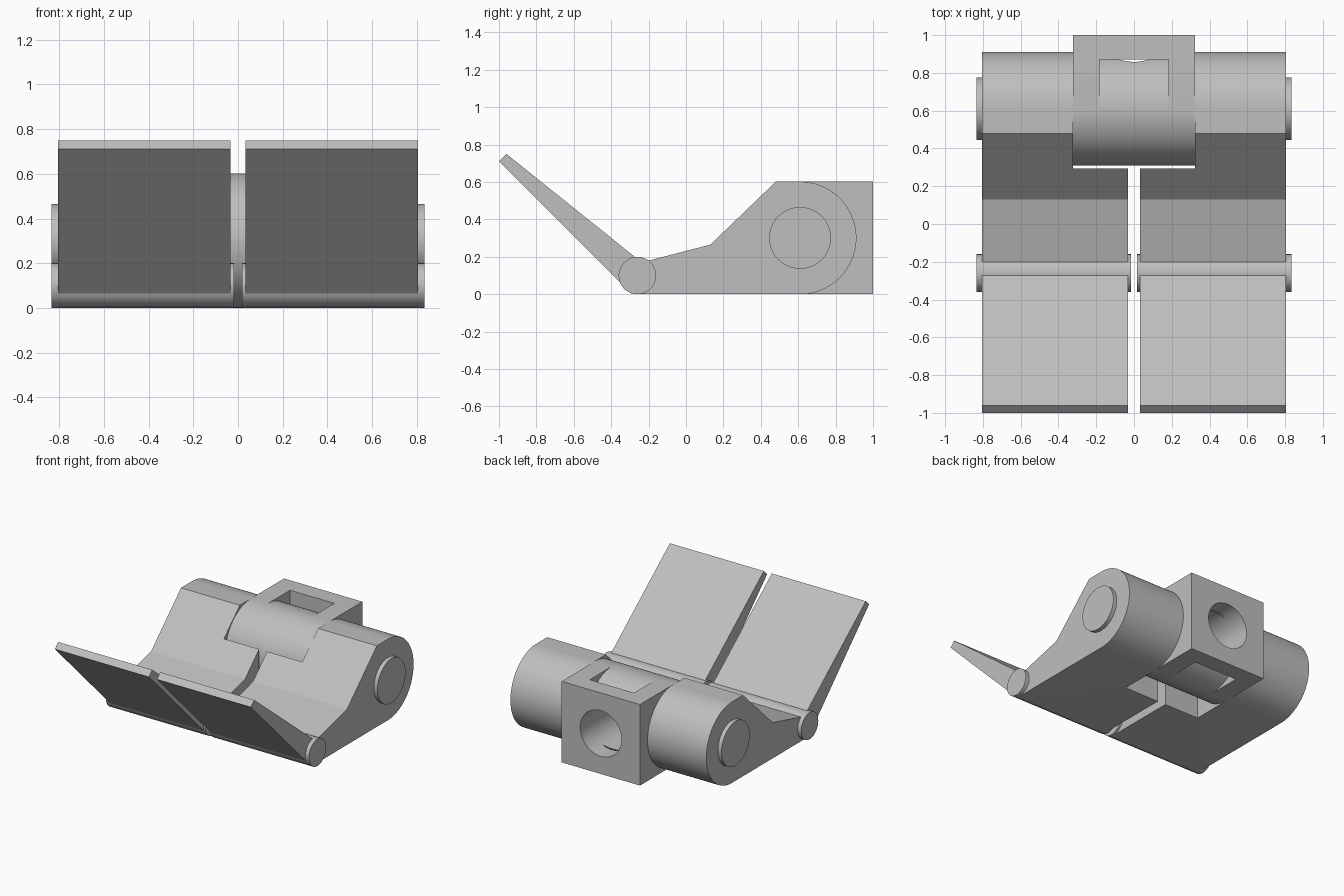
import bpy, bmesh, math
from math import cos, sin, pi

cube = bpy.data.objects.get("Cube")
if cube:
    bpy.data.objects.remove(cube, do_unlink=True)

GREY = (0.52, 0.52, 0.52, 1)
mat = bpy.data.materials.new("plain grey")
mat.use_nodes = True
mat.diffuse_color = GREY
mat.node_tree.nodes["Principled BSDF"].inputs["Base Color"].default_value = GREY

AXIS_Y, R = 0.61, 0.301          # main barrel axis, radius and height


def arc(a0, a1, n, cy=AXIS_Y, cz=R, r=R):
    steps = [math.radians(a0 + (a1 - a0) * i / n) for i in range(n + 1)]
    return [(cy + r * cos(a), cz + r * sin(a)) for a in steps]


def prism(name, profile, x0, x1):
    """Extrude a closed (y, z) profile along x."""
    bm = bmesh.new()
    face = bm.faces.new([bm.verts.new((x0, y, z)) for y, z in profile])
    new = bmesh.ops.extrude_face_region(bm, geom=[face])["geom"]
    verts = [g for g in new if isinstance(g, bmesh.types.BMVert)]
    bmesh.ops.translate(bm, verts=verts, vec=(x1 - x0, 0, 0))
    bmesh.ops.recalc_face_normals(bm, faces=bm.faces)
    mesh = bpy.data.meshes.new(name)
    bm.to_mesh(mesh)
    bm.free()
    mesh.materials.append(mat)
    obj = bpy.data.objects.new(name, mesh)
    bpy.context.collection.objects.link(obj)
    return obj


def rod(name, cy, cz, r, x0, x1):
    return prism(name, arc(0, 360, 64, cy, cz, r)[:-1], x0, x1)


def cut(obj, cutter):
    mod = obj.modifiers.new("cut", "BOOLEAN")
    mod.operation, mod.solver, mod.object = "DIFFERENCE", "EXACT", cutter
    cutter.hide_render = True
    cutter.hide_viewport = True
    cutter.display_type = "WIRE"


def mirror(obj):
    obj.modifiers.new("mirror", "MIRROR")


def smooth(obj):
    bpy.ops.object.select_all(action="DESELECT")
    obj.select_set(True)
    bpy.context.view_layer.objects.active = obj
    bpy.ops.object.shade_smooth_by_angle(angle=math.radians(20))


# Arms: wedge running back into the round barrel, notched around the block
arm = prism("arm", [(-0.26, 0)] + arc(-90, 90, 48)
            + [(0.48, 2 * R), (0.13, 0.265), (-0.2, 0.18), (-0.26, 0.1)], 0.033, 0.805)
notch = prism("arm_notch_cutter", [(0.295, -0.2), (1.2, -0.2), (1.2, 0.9), (0.295, 0.9)],
              -0.1, 0.322)
cut(arm, notch)

# Front flaps and their hinge knuckles
flap = prism("flap", [(-1, 0.712), (-0.96, 0.75), (-0.27, 0.197), (-0.26, 0.1),
                      (-0.293, 0.004)], 0.033, 0.805)
knuckle = rod("hinge_knuckle", -0.26, 0.1, 0.1, 0.017, 0.835)

# Pin ends on the barrel
pin = rod("barrel_pin", AXIS_Y, R, 0.165, 0.6, 0.835)

# Central block: round front, square back, slots above and below the hub
block = prism("center_block", [(1, 0), (1, 2 * R)] + arc(90, 270, 48), -0.322, 0.322)
WALL = 0.87
lim = math.degrees(math.acos((WALL - AXIS_Y) / R))
for name, s in (("upper_slot_cutter", 1), ("lower_slot_cutter", -1)):
    profile = arc(90 * s, lim * s, 20) + [(WALL, R + 0.5 * s), (AXIS_Y, R + 0.5 * s)]
    cut(block, prism(name, profile, -0.182, 0.182))

# Round socket bored in from the back
bore = rod("socket_cutter", 0, 0, 0.17, 0.42, 1.2)
bore.rotation_euler = (0, 0, pi / 2)
bore.location = (0, 0, R)
cut(block, bore)

for part in (arm, flap, knuckle, pin):
    mirror(part)
for part in (arm, knuckle, pin, block, bore):
    if part is bore:
        continue
    smooth(part)
